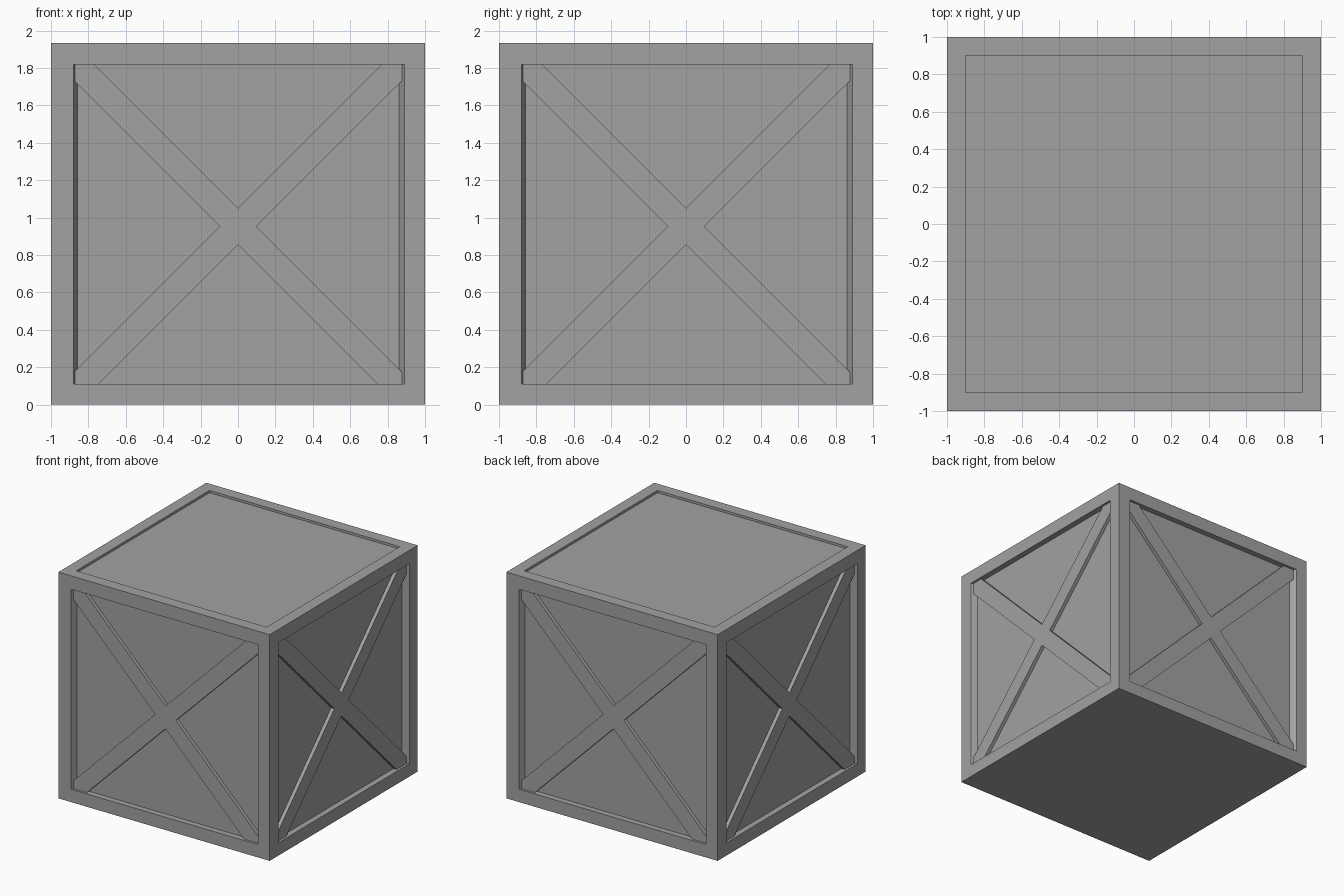
import bpy
import bmesh
from math import pi
from mathutils import Matrix

cube = bpy.data.objects.get("Cube")
if cube:
    bpy.data.objects.remove(cube, do_unlink=True)

HEIGHT = 1.935
LOW, HIGH = 0.11, 1.82        # bottom and top of the side recesses
DEPTH, BRACE = 0.05, 0.03     # recess depth and brace thickness
LIP, LIP_DEPTH = 0.9, 0.02    # recess in the lid

GREY = (0.36, 0.36, 0.36, 1)
grey = bpy.data.materials.new("crate grey")
grey.use_nodes = True
grey.diffuse_color = GREY
grey.node_tree.nodes["Principled BSDF"].inputs["Base Color"].default_value = GREY


def finish(bm, name):
    bmesh.ops.remove_doubles(bm, verts=bm.verts, dist=0.0001)
    bmesh.ops.recalc_face_normals(bm, faces=bm.faces)
    mesh = bpy.data.meshes.new(name)
    bm.to_mesh(mesh)
    bm.free()
    mesh.materials.append(grey)
    return mesh


def place(name, mesh, turn=0):
    obj = bpy.data.objects.new(name, mesh)
    obj.rotation_euler.z = turn
    bpy.context.collection.objects.link(obj)


def stepped_face(bm, rings, turn=0):
    """Join nested rings of corners and close the innermost one."""
    spin = Matrix.Rotation(turn, 3, "Z")
    loops = [[bm.verts.new(spin @ Matrix.Translation(p).translation) for p in ring]
             for ring in rings]
    for outer, inner in zip(loops, loops[1:]):
        for i in range(4):
            j = (i + 1) % 4
            bm.faces.new((outer[i], outer[j], inner[j], inner[i]))
    bm.faces.new(loops[-1])


def upright(x0, x1, z0, z1, y):
    return [(x0, y, z0), (x1, y, z0), (x1, y, z1), (x0, y, z1)]


def flat(r, z):
    return [(-r, -r, z), (r, -r, z), (r, r, z), (-r, r, z)]


# Crate body: four framed sides, a sunken lid and a plain base
bm = bmesh.new()
for k in range(4):
    stepped_face(bm, [upright(-1, 1, 0, HEIGHT, -1),
                      upright(-0.88, 0.89, LOW, HIGH, -1),
                      upright(-0.857, 0.86, LOW, HIGH, -1 + DEPTH)], k * pi / 2)
stepped_face(bm, [flat(1, HEIGHT), flat(LIP, HEIGHT), flat(LIP, HEIGHT - LIP_DEPTH)])
stepped_face(bm, [flat(1, 0)])
place("crate_body", finish(bm, "crate_body"))

# Crossed brace: one X-shaped plate trimmed to the recess
MID, W = 0.952, 0.0975
RIGHT, LEFT = 0.878, 0.871
outline = []
for sx, sz in ((1, 1), (-1, 1), (-1, -1), (1, -1)):
    x = RIGHT if sx > 0 else LEFT
    z = HIGH - MID if sz > 0 else MID - LOW
    arm = [(W, 0), (x, x - W), (x, z), (z - W, z), (0, W)]
    if sx * sz < 0:
        arm.reverse()
    outline += [(sx * px, sz * pz) for px, pz in arm[:-1]]

bm = bmesh.new()
back = -1 + DEPTH
plate = bm.faces.new([bm.verts.new((x, back, MID + z)) for x, z in outline])
grown = bmesh.ops.extrude_face_region(bm, geom=[plate], use_keep_orig=True)
front = [v for v in grown["geom"] if isinstance(v, bmesh.types.BMVert)]
bmesh.ops.translate(bm, verts=front, vec=(0, -BRACE, 0))
brace = finish(bm, "cross_brace")
for k, side in enumerate(("front", "left", "back", "right")):
    place(side + "_brace", brace, k * pi / 2)
